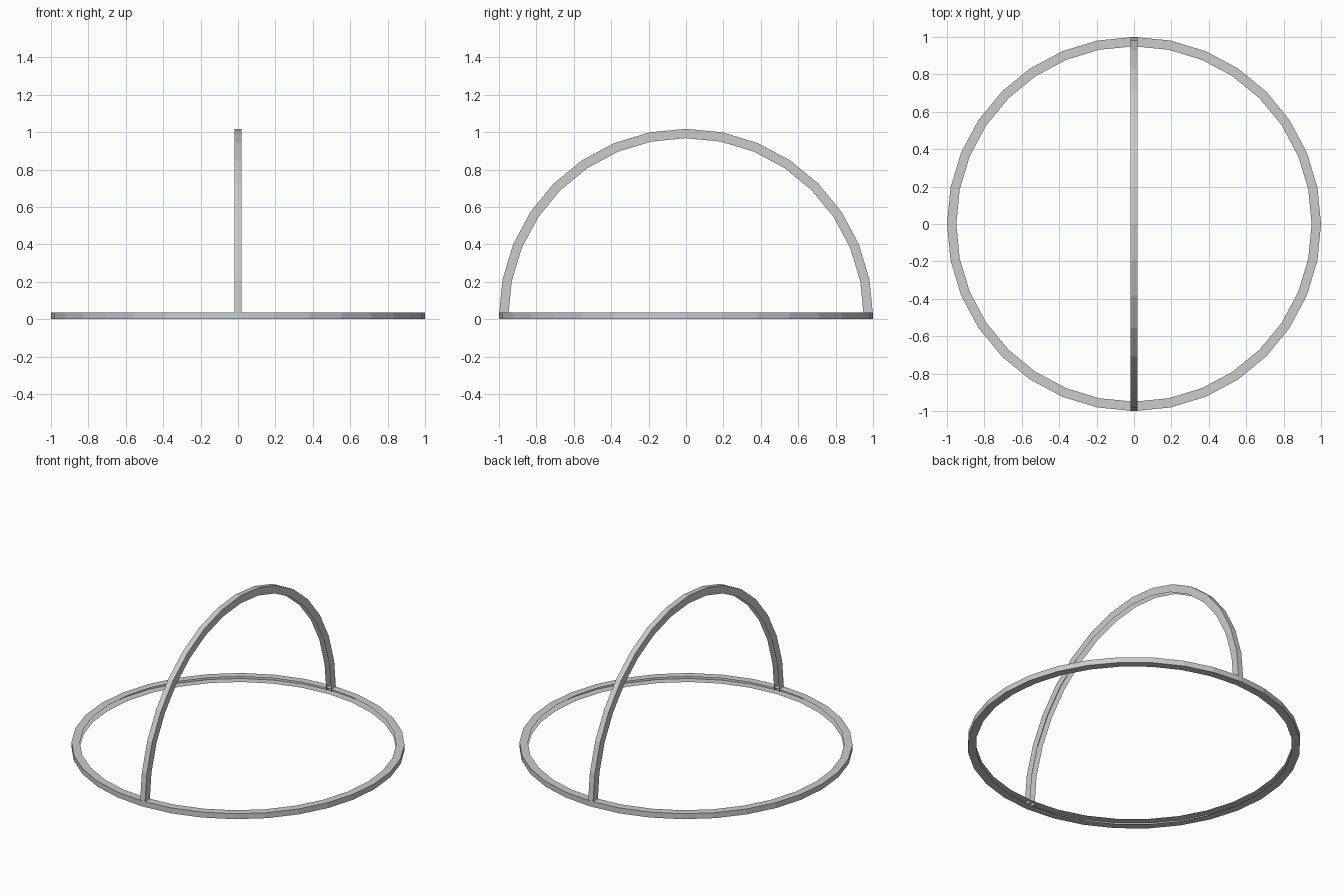
import bpy
import math
from mathutils import Vector

if "Cube" in bpy.data.objects:
    bpy.data.objects.remove(bpy.data.objects["Cube"])

OUTER, INNER = 1.0, 0.95   # radial extent of the channel
HALF = 0.018               # half the channel width
STEP = math.tau / 32

# Open channel profile (radius, offset): the side facing the centre is open
PROFILE = [(INNER, -HALF), (OUTER, -HALF), (OUTER, HALF), (INNER, HALF)]


def sweep(name, segments, closed, place):
    """Sweep the channel profile along an arc; place(r, offset, angle) -> point."""
    n = len(PROFILE)
    rows = segments if closed else segments + 1
    verts = [place(r, o, i * STEP) for i in range(rows) for r, o in PROFILE]
    faces = []
    for i in range(segments):
        a, b = i * n, ((i + 1) % rows) * n
        for k in range(n - 1):
            faces.append((a + k, b + k, b + k + 1, a + k + 1))
    # Make every face point to the outside of the channel
    mid = (OUTER + INNER) / 2
    for f, face in enumerate(faces):
        i = f // (n - 1)
        p = [Vector(verts[v]) for v in face]
        normal = (p[1] - p[0]).cross(p[2] - p[0])
        core = Vector(place(mid, 0, (i + 0.5) * STEP))
        if normal.dot(sum(p, Vector()) / 4 - core) < 0:
            faces[f] = face[::-1]
    mesh = bpy.data.meshes.new(name)
    mesh.from_pydata(verts, [], faces)
    obj = bpy.data.objects.new(name, mesh)
    bpy.context.collection.objects.link(obj)
    return obj


# Flat ring on the ground
sweep("base_ring", 32, True,
      lambda r, o, a: (r * math.cos(a), r * math.sin(a), HALF + o))

# Half-circle arch standing on the ring, front to back
sweep("arch", 16, False,
      lambda r, o, a: (o, r * math.cos(a), HALF + r * math.sin(a)))
